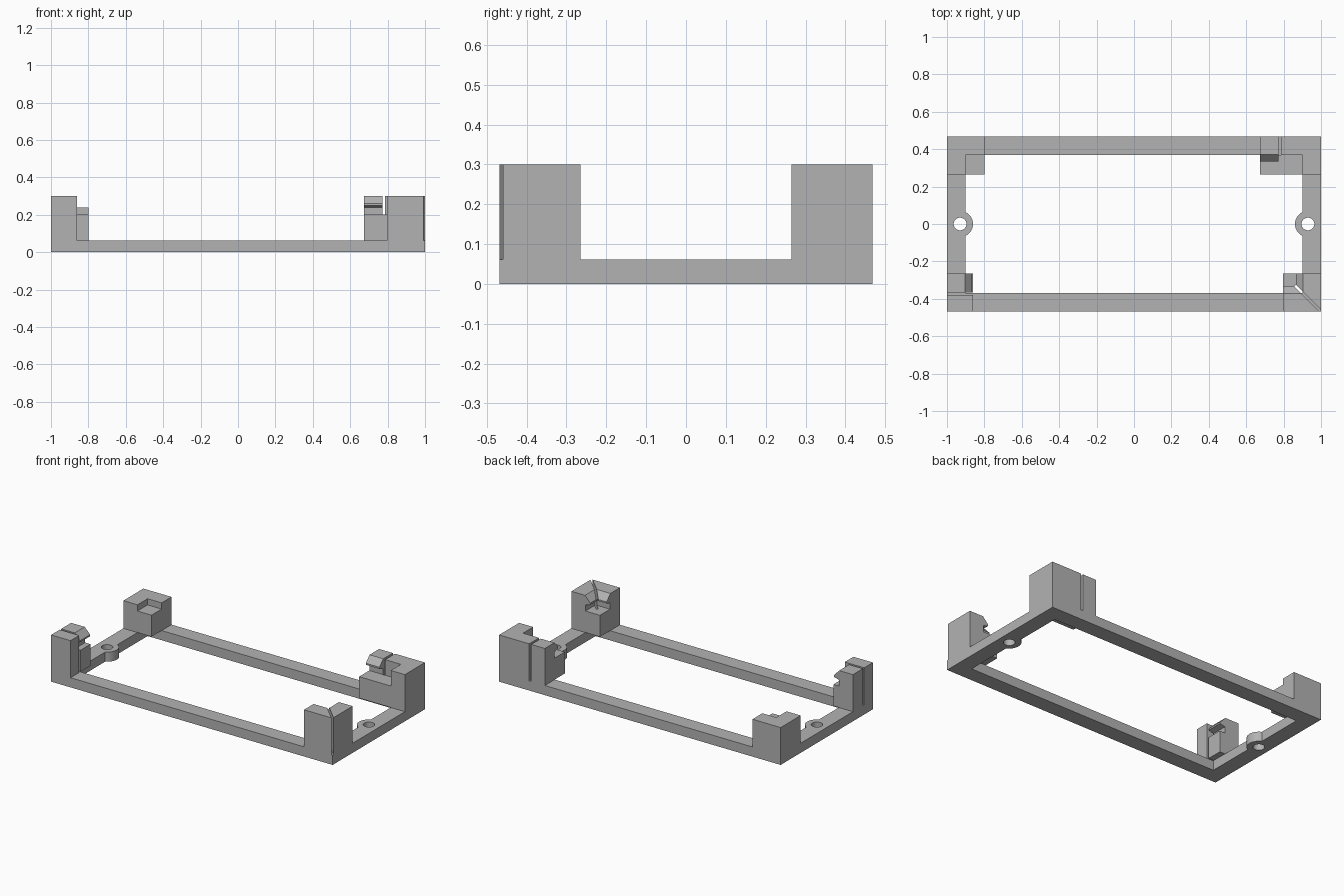
import bpy
import bmesh
from mathutils import Vector

cube = bpy.data.objects.get("Cube")
if cube:
    bpy.data.objects.remove(cube, do_unlink=True)

grey = bpy.data.materials.new("grey plastic")
grey.use_nodes = True
COLOUR = (0.45, 0.45, 0.45, 1)
grey.diffuse_color = COLOUR
grey.node_tree.nodes["Principled BSDF"].inputs["Base Color"].default_value = COLOUR

HX, HY = 1.0, 0.468           # half length and half depth
RAIL, BASE = 0.1, 0.062       # rail width and height
LEDGE, LOW, TOP = 0.2, 0.24, 0.3
INNER = 0.265                 # inner y edge of the corner posts


def prism(name, points, axis, start, end):
    """Extrude a flat outline along an axis."""
    place = {"X": lambda p, d: (d, p[0], p[1]),
             "Y": lambda p, d: (p[0], d, p[1]),
             "Z": lambda p, d: (p[0], p[1], d)}[axis]
    bm = bmesh.new()
    face = bm.faces.new([bm.verts.new(place(p, start)) for p in points])
    out = bmesh.ops.extrude_face_region(bm, geom=[face])
    moved = [g for g in out["geom"] if isinstance(g, bmesh.types.BMVert)]
    shift = Vector(place((0, 0), end - start))
    bmesh.ops.translate(bm, verts=moved, vec=shift)
    bmesh.ops.recalc_face_normals(bm, faces=bm.faces)
    mesh = bpy.data.meshes.new(name)
    bm.to_mesh(mesh)
    bm.free()
    mesh.materials.append(grey)
    obj = bpy.data.objects.new(name, mesh)
    bpy.context.collection.objects.link(obj)
    return obj


def box(name, x0, x1, y0, y1, z0, z1):
    return prism(name, [(x0, y0), (x1, y0), (x1, y1), (x0, y1)], "Z", z0, z1)


def cylinder(name, x, radius, z0, z1):
    bm = bmesh.new()
    bmesh.ops.create_cone(bm, cap_ends=True, segments=48, radius1=radius,
                          radius2=radius, depth=z1 - z0)
    bmesh.ops.translate(bm, verts=bm.verts, vec=(x, 0, (z0 + z1) / 2))
    mesh = bpy.data.meshes.new(name)
    bm.to_mesh(mesh)
    bm.free()
    mesh.materials.append(grey)
    obj = bpy.data.objects.new(name, mesh)
    bpy.context.collection.objects.link(obj)
    return obj


def combine(target, operation, *tools):
    """Apply booleans in turn and discard the tools."""
    for tool in tools:
        mod = target.modifiers.new("shape", "BOOLEAN")
        mod.operation, mod.object, mod.solver = operation, tool, "EXACT"
        bpy.context.view_layer.objects.active = target
        bpy.ops.object.modifier_apply(modifier=mod.name)
        bpy.data.objects.remove(tool, do_unlink=True)
    return target


def hook(name, axis, outer, inward, start, end):
    """Snap arm: upright wall with a sloped catch overhanging the ledge."""
    side = [(0, BASE), (RAIL, BASE), (RAIL, LOW), (0.135, 0.25),
            (0.135, 0.26), (0.097, TOP), (0, TOP)]
    return prism(name, [(outer + inward * d, z) for d, z in side], axis, start, end)


# Base frame with two screw ears
frame = box("base_frame", -HX, HX, -HY, HY, 0, BASE)
combine(frame, "DIFFERENCE",
        box("opening", RAIL - HX, HX - RAIL, RAIL - HY, HY - RAIL, -1, 1))
for s in (-1, 1):
    combine(frame, "UNION", cylinder("ear", s * 0.93, 0.0695, 0, BASE))
    combine(frame, "DIFFERENCE", cylinder("hole", s * 0.93, 0.034, -1, 1))
bpy.ops.object.select_all(action="DESELECT")
frame.select_set(True)
bpy.context.view_layer.objects.active = frame
bpy.ops.object.shade_smooth_by_angle()

# Low back post with a notched inner corner
post = box("back_right_post", -HX, -0.8, INNER, HY, BASE, LOW)
combine(post, "DIFFERENCE",
        box("notch", RAIL - HX, 0, 0, HY - RAIL, LEDGE, 1))

# Long back post: tall L wall, ledge and a hook behind a slit
x0 = 0.675
post = box("back_left_post", 0.787, HX, INNER, HY, BASE, TOP)
combine(post, "DIFFERENCE",
        box("notch", 0, HX - RAIL, 0, HY - RAIL, LEDGE, 1))
combine(post, "UNION",
        box("ledge", x0, 0.85, INNER, HY - RAIL, BASE, LEDGE),
        hook("catch", "X", HY, -1, x0, 0.772))

# Front post: solid wall, slit, then a hook over a ledge
x1 = -0.862
box("front_right_wall", -HX, x1, -HY, -0.38, BASE, TOP)
post = hook("front_right_hook", "Y", -HX, 1, -0.366, -INNER)
combine(post, "UNION",
        box("ledge", RAIL - HX, x1, -0.366, -INNER, BASE, LEDGE))

# Front post with two mitred hooks split by a diagonal slit
x0 = 0.797
post = hook("front_left_post", "X", -HY, 1, x0, HX)
combine(post, "UNION",
        hook("catch", "Y", HX, -1, -HY, -INNER),
        box("ledge", x0, HX - RAIL, RAIL - HY, -INNER, BASE, LEDGE))
w, run = 0.009, 0.134
slit = [(HX - w, -HY), (HX, -HY - w), (HX + w, -HY), (HX, -HY + w),
        (HX - run, -HY + run + w), (HX - run - w, -HY + run)]
combine(post, "DIFFERENCE", prism("slit", slit, "Z", BASE, 1))
